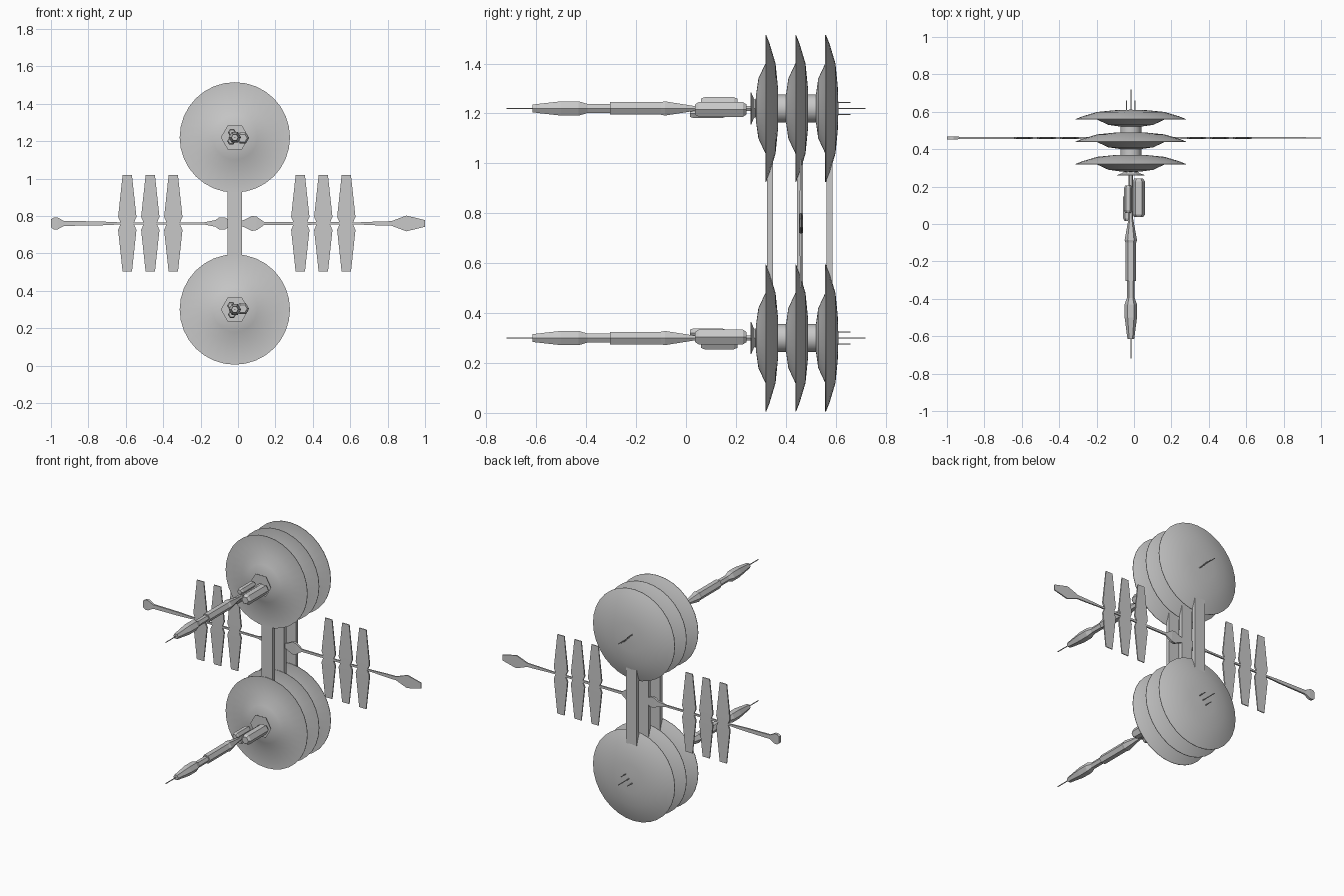
import bpy, bmesh
from math import cos, sin, pi, radians
from mathutils import Vector

cube = bpy.data.objects.get("Cube")
if cube:
    bpy.data.objects.remove(cube, do_unlink=True)

grey = bpy.data.materials.new("hull_grey")
grey.use_nodes = True
grey.diffuse_color = (0.58, 0.58, 0.58, 1)
grey.node_tree.nodes["Principled BSDF"].inputs["Base Color"].default_value = grey.diffuse_color

AXIS_X = -0.017                     # shared x of both disc stacks
MAST_Y, MAST_Z = 0.46, 0.76         # line of the cross antenna


def finish(name, bm, smooth=False):
    bmesh.ops.recalc_face_normals(bm, faces=bm.faces)
    mesh = bpy.data.meshes.new(name)
    bm.to_mesh(mesh)
    bm.free()
    mesh.materials.append(grey)
    if smooth:
        mesh.shade_smooth()
        mesh.set_sharp_from_angle(angle=radians(30))
    else:
        mesh.shade_flat()
    obj = bpy.data.objects.new(name, mesh)
    bpy.context.collection.objects.link(obj)
    return obj


def loft(name, rings, smooth=False):
    """Bridge equal rings of points and cap both ends."""
    bm = bmesh.new()
    loops = [[bm.verts.new(p) for p in ring] for ring in rings]
    n = len(loops[0])
    for a, b in zip(loops, loops[1:]):
        for i in range(n):
            j = (i + 1) % n
            bm.faces.new((a[i], a[j], b[j], b[i]))
    bm.faces.new(loops[0])
    bm.faces.new(loops[-1])
    return finish(name, bm, smooth)


def turned(name, profile, sides, x, z, y=0, smooth=False):
    """Revolve (radius, y) points about an axis running front to back."""
    turns = [2 * pi * i / sides for i in range(sides)]
    return loft(name, [[(x + r * cos(t), y + d, z + r * sin(t)) for t in turns]
                       for r, d in profile], smooth)


def slab(name, sections, along, origin):
    """Flat tapering bar: (position, half width, half thickness) sections."""
    across = Vector((0, 0, 1)) if along.x else Vector((1, 0, 0))
    depth = Vector((0, 1, 0))
    corners = ((-1, -1), (1, -1), (1, 1), (-1, 1))
    return loft(name, [[origin + along * p + across * w * a + depth * t * b
                        for a, b in corners] for p, w, t in sections])


DISC = [(0.004, -0.04), (0.05, -0.038), (0.12, -0.028), (0.18, 0), (0.295, 0),
        (0.295, 0.003), (0.26, 0.017), (0.18, 0.041), (0.09, 0.05), (0.004, 0.053)]
ARM = [(0.018, -0.616), (0.033, -0.5), (0.033, -0.43), (0.021, -0.395), (0.021, -0.305),
       (0.029, -0.305), (0.029, -0.1), (0.033, -0.085), (0.012, 0.03), (0.012, 0.265)]
COLLAR = [(0.075, 0.258), (0.073, 0.262), (0.045, 0.272), (0.03, 0.29)]
DISC_Y = (0.318, 0.438, 0.558)


def pod(name, x, z, r, y0, y1):
    turned(name, [(r * 0.7, y0), (r, y0 + 0.014), (r, y1 - 0.014), (r * 0.7, y1)], 6, x, z)


# The lower and upper stacks mirror each other vertically
for label, z, s in (("lower", 0.3, -1), ("upper", 1.22, 1)):
    # Three domed discs on a hub
    for place, y in zip(("front", "middle", "rear"), DISC_Y):
        turned(f"{label}_{place}_disc", DISC, 32, AXIS_X, z, y, True)
    turned(f"{label}_hub", [(0.056, DISC_Y[0]), (0.056, DISC_Y[2])], 16, AXIS_X, z, 0, True)

    # Forward arm, tip needle and collar
    turned(f"{label}_arm", ARM, 6, AXIS_X, z)
    turned(f"{label}_tip_needle", [(0.003, -0.72), (0.003, -0.6)], 6, AXIS_X, z)
    turned(f"{label}_collar", COLLAR, 6, AXIS_X, z)

    # Pods around the arm
    pod(f"{label}_main_pod", 0.025, z - s * 0.004, 0.034, 0.037, 0.242)
    pod(f"{label}_long_side_pod", -0.032, z + s * 0.026, 0.022, 0.06, 0.206)
    pod(f"{label}_short_side_pod", -0.036, z - s * 0.02, 0.022, 0.016, 0.158)

    # Rear needles
    for n, (dx, dz, end) in enumerate(((0, 0, 0.72), (-0.023, 0.024, 0.66), (0.023, -0.024, 0.66))):
        turned(f"{label}_rear_needle_{n}", [(0.003, 0.59), (0.003, end)], 6,
               AXIS_X + dx, z + s * dz)

# Struts joining the two stacks
for place, y in zip(("front", "middle", "rear"), DISC_Y):
    slab(f"{place}_strut", [(-0.27, 0.039, 0.012), (0.27, 0.039, 0.012)],
         Vector((0, 0, 1)), Vector((AXIS_X, y + 0.018, MAST_Z)))

# Cross antenna: right and left booms with flattened knobs and a paddle
mast = Vector((0, MAST_Y, MAST_Z))
RIGHT = [(-1.0, 0.022, 0.009), (-0.985, 0.032, 0.009), (-0.965, 0.032, 0.009),
         (-0.93, 0.013, 0.006), (-0.75, 0.011, 0.005), (-0.64, 0.006, 0.005),
         (-0.18, 0.006, 0.005), (-0.12, 0.018, 0.007), (-0.1, 0.033, 0.008),
         (-0.07, 0.033, 0.008), (-0.045, 0.015, 0.008)]
LEFT = [(0.01, 0.012, 0.008), (0.035, 0.02, 0.008), (0.075, 0.04, 0.008),
        (0.1, 0.036, 0.008), (0.14, 0.008, 0.005), (0.65, 0.006, 0.004),
        (0.74, 0.01, 0.004), (0.82, 0.012, 0.004), (0.9, 0.042, 0.004),
        (1.0, 0.018, 0.003)]
slab("right_boom", RIGHT, Vector((1, 0, 0)), mast)
slab("left_boom", LEFT, Vector((1, 0, 0)), mast)

# Waisted fins on each boom
FIN = [(-0.258, 0.025, 0.003), (-0.035, 0.049, 0.005), (0, 0.034, 0.005),
       (0.035, 0.049, 0.005), (0.258, 0.025, 0.003)]
for side, start in (("right", -0.592), ("left", 0.333)):
    for n in range(3):
        slab(f"{side}_fin_{n + 1}", FIN, Vector((0, 0, 1)),
             mast + Vector((start + n * 0.123, 0, 0)))
